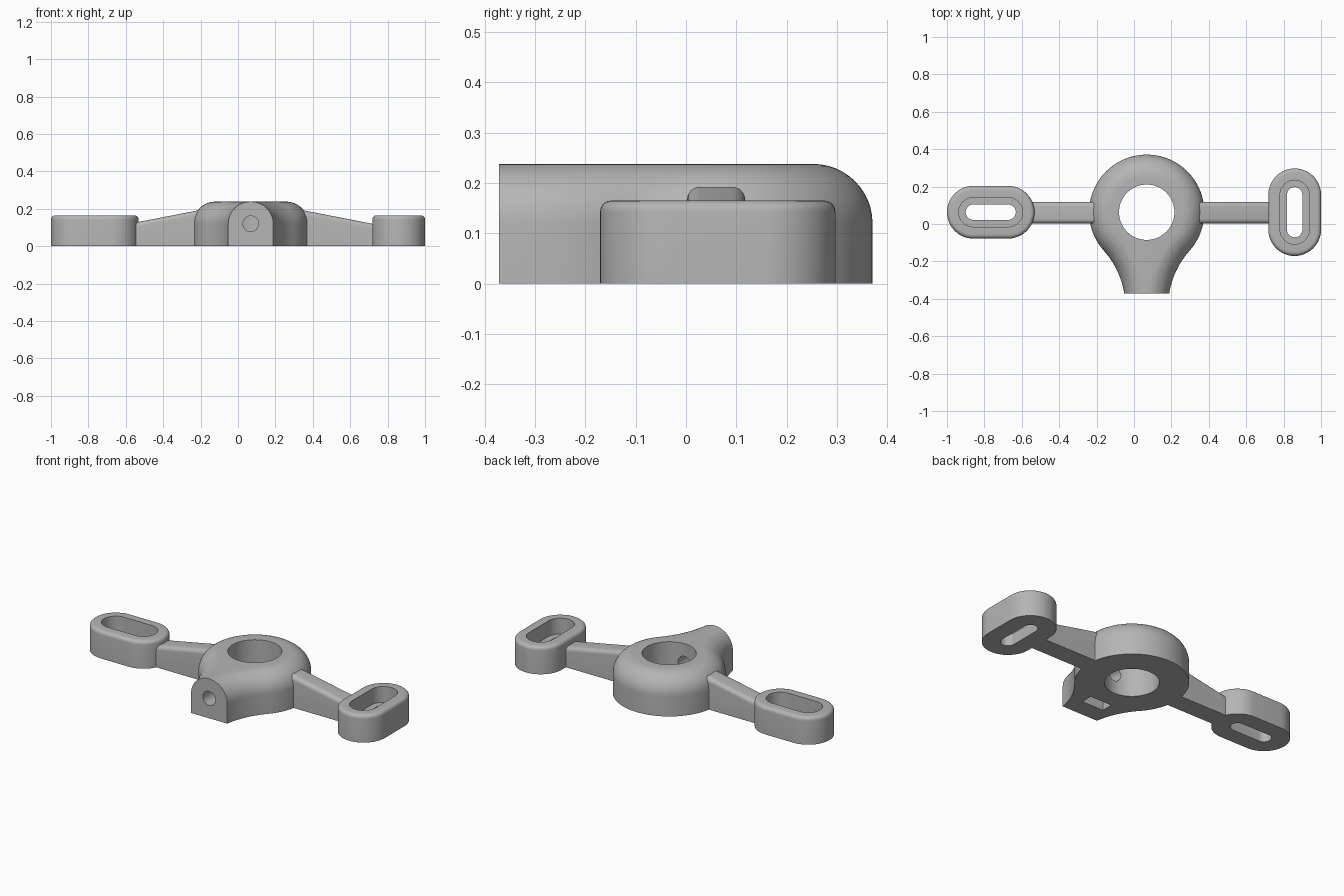
import bpy, bmesh, math
from math import sin, cos, pi, atan2, sqrt

if "Cube" in bpy.data.objects:
    bpy.data.objects.remove(bpy.data.objects["Cube"])

CX, CY = 0.068, 0.063          # hub centre
H = 0.238                      # hub height

grey = bpy.data.materials.new("plain grey")
grey.diffuse_color = (0.46, 0.46, 0.46, 1)
grey.use_nodes = True
grey.node_tree.nodes["Principled BSDF"].inputs["Base Color"].default_value = grey.diffuse_color


def loft(name, rings, closed=False):
    """Skin equal-length rings; cap the ends, or join last to first."""
    bm = bmesh.new()
    vr = [[bm.verts.new(p) for p in r] for r in rings]
    n = len(vr[0])
    pairs = list(zip(vr, vr[1:])) + ([(vr[-1], vr[0])] if closed else [])
    for a, b in pairs:
        for i in range(n):
            j = (i + 1) % n
            bm.faces.new((a[i], a[j], b[j], b[i]))
    if not closed:
        bm.faces.new(vr[0])
        bm.faces.new(vr[-1])
    bmesh.ops.recalc_face_normals(bm, faces=bm.faces)
    me = bpy.data.meshes.new(name)
    bm.to_mesh(me)
    bm.free()
    ob = bpy.data.objects.new(name, me)
    bpy.context.collection.objects.link(ob)
    me.materials.append(grey)
    return ob


def activate(ob):
    bpy.ops.object.select_all(action='DESELECT')
    ob.select_set(True)
    bpy.context.view_layer.objects.active = ob


def smooth(ob):
    activate(ob)
    bpy.ops.object.shade_smooth_by_angle(angle=math.radians(30))


def cut(ob, cutter):
    m = ob.modifiers.new("cut", 'BOOLEAN')
    m.operation, m.solver, m.object = 'DIFFERENCE', 'EXACT', cutter
    activate(ob)
    bpy.ops.object.modifier_apply(modifier=m.name)
    bpy.data.objects.remove(cutter)


# Hub and flared neck: one outline, inset layer by layer for the rounded top
HUB_R, FLARE_R, FX, FY, END = 0.308, 0.45, 0.5646, -0.5058, -0.435


def hub_ring(d, z):
    r, f = HUB_R - d, FLARE_R + d
    xe = FX - sqrt(f * f - (END - FY) ** 2)
    a0, a1 = atan2(END - FY, xe - FX), atan2(-FY, -FX)
    flare = [(FX + f * cos(a0 + (a1 - a0) * i / 12),
              FY + f * sin(a0 + (a1 - a0) * i / 12)) for i in range(13)]
    s = atan2(FY, FX)
    arc = [(r * cos(s + (pi - 2 * s) * i / 72),
            r * sin(s + (pi - 2 * s) * i / 72)) for i in range(1, 72)]
    pts = flare + arc + [(-x, y) for x, y in reversed(flare)]
    return [(CX + x, CY + y, z) for x, y in pts]


FIL = 0.118
rings = [hub_ring(0, 0)]
for i in range(13):
    t = pi / 2 * i / 12
    rings.append(hub_ring(FIL * (1 - cos(t)), H - FIL + FIL * sin(t)))
hub = loft("hub_with_neck", rings)

# Centre bore, screw hole through the neck, nut pocket from below
N = 64
circle = [(cos(2 * pi * i / N), sin(2 * pi * i / N)) for i in range(N)]
cut(hub, loft("bore_cutter", [[(CX + .148 * c, CY + .148 * s, z) for c, s in circle]
                              for z in (-.1, .4)]))
cut(hub, loft("screw_cutter", [[(CX + .042 * c, y, .12 + .042 * s) for c, s in circle]
                               for y in (-.5, CY)]))
cut(hub, loft("nut_cutter", [[(CX + x, -.23 + y, z) for x, y in
                              ((-.072, -.035), (.072, -.035), (.072, .035), (-.072, .035))]
                             for z in (-.1, .185)]))
smooth(hub)


# Tapered arms with rounded top edges
def arm(name, side, reach):
    w, r = 0.058, 0.025
    stations = []
    for dx in (0.2, reach):
        h = 0.188 - 0.195 * (dx - 0.3)
        sec = [(-w, 0), (w, 0)]
        for k, a0 in ((1, 0), (-1, pi / 2)):
            sec += [(k * (w - r) + r * cos(a0 + pi / 2 * i / 6),
                     h - r + r * sin(a0 + pi / 2 * i / 6)) for i in range(7)]
        stations.append([(CX + side * dx, CY - 0.003 + y, z) for y, z in sec])
    smooth(loft(name, stations))


arm("left_arm", -1, 0.635)
arm("right_arm", 1, 0.68)


# Slotted pads: stadium rings swept over the wall, recess and through slot
def pad(name, cx, cy, turned):
    def ring(r, z):
        pts = []
        for k, a0 in ((1, -pi / 2), (-1, pi / 2)):
            pts += [(k * .093 + r * cos(a0 + pi * i / 24), r * sin(a0 + pi * i / 24))
                    for i in range(25)]
        return [(cx - y, cy + x, z) if turned else (cx + x, cy + y, z) for x, y in pts]
    R, top, f = 0.141, 0.165, 0.022
    prof = [(R, 0)]
    prof += [(R - f + f * cos(pi / 2 * i / 6), top - f + f * sin(pi / 2 * i / 6))
             for i in range(7)]
    prof += [(.078, top), (.078, .07), (.041, .07), (.041, 0)]
    smooth(loft(name, [ring(r, z) for r, z in prof], closed=True))


pad("left_slotted_pad", -0.766, CY, False)
pad("right_slotted_pad", 0.859, CY, True)
